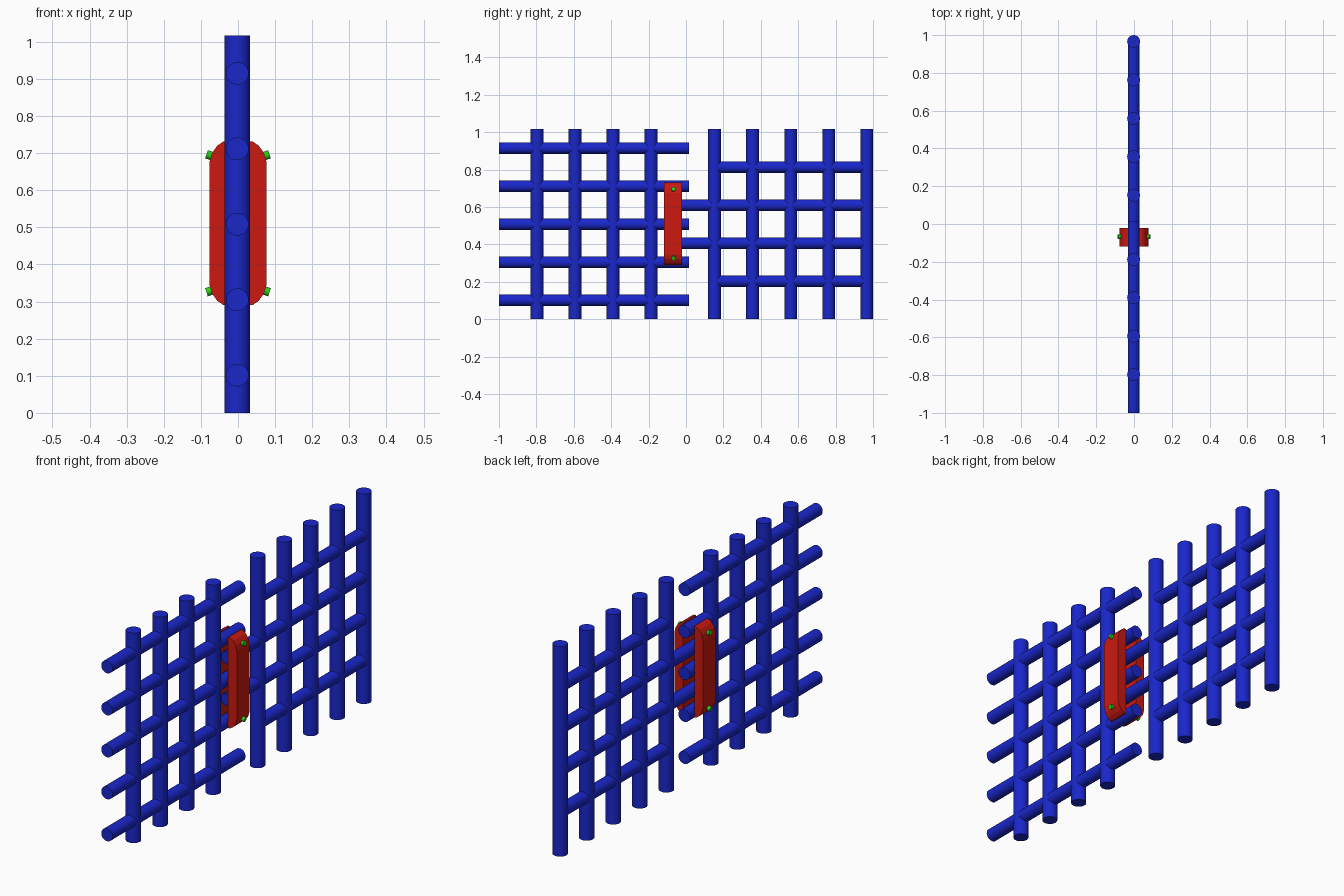
import bpy, bmesh, math
from mathutils import Vector

if "Cube" in bpy.data.objects:
    bpy.data.objects.remove(bpy.data.objects["Cube"])


def material(name, color):
    m = bpy.data.materials.new(name)
    m.diffuse_color = (*color, 1)
    m.use_nodes = True
    m.node_tree.nodes["Principled BSDF"].inputs["Base Color"].default_value = m.diffuse_color
    return m


BLUE = material("blue_paint", (0.01, 0.02, 0.6))
RED = material("red_paint", (0.6, 0.01, 0.005))
GREEN = material("green_paint", (0.02, 0.6, 0.01))


def rod(name, a, b, radius, mat, sides=32):
    a, b = Vector(a), Vector(b)
    bpy.ops.mesh.primitive_cylinder_add(
        vertices=sides, radius=radius, depth=(b - a).length, location=(a + b) / 2,
        rotation=(b - a).to_track_quat('Z', 'Y').to_euler())
    o = bpy.context.object
    o.name = name
    o.data.materials.append(mat)
    bpy.ops.object.shade_smooth_by_angle(angle=math.radians(30))
    return o


STEP, TOP, BX = 0.2033, 1.017, -0.002
R_POST, R_RAIL = 0.034, 0.0305

# Left panel: four posts, five rails with free ends
for i in range(4):
    y = -0.797 + i * STEP
    rod("left_post", (BX, y, 0), (BX, y, TOP), R_POST, BLUE)
for i in range(5):
    z = STEP * (i + 0.5)
    rod("left_rail", (BX, -1, z), (BX, 0.017, z), R_RAIL, BLUE)

# Right panel: five posts, four rails; the middle two reach into the clamp
for i in range(5):
    y = 0.966 - i * STEP
    rod("right_post", (BX, y, 0), (BX, y, TOP), R_POST, BLUE)
for i in range(4):
    z = STEP * (i + 1)
    start = -0.085 if i in (1, 2) else 0.966 - 4 * STEP
    rod("right_rail", (BX, start, z), (BX, 0.966, z), R_RAIL, BLUE)

# Clamp: two facing plates with rounded outer ends, fixed by angled bolts
ZC, HALF, Y0, Y1 = 0.511, 0.220, -0.118, -0.021
quarter = [(0.030, HALF), (0.040, HALF), (0.056, HALF - 0.011),
           (0.070, HALF - 0.031), (0.077, HALF - 0.056)]
profile = quarter + [(x, -z) for x, z in reversed(quarter)]
for side in (1, -1):
    bm = bmesh.new()
    face = bm.faces.new([bm.verts.new((side * x, Y0, ZC + z)) for x, z in profile])
    ext = bmesh.ops.extrude_face_region(bm, geom=[face])
    bmesh.ops.translate(bm, vec=(0, Y1 - Y0, 0),
                        verts=[v for v in ext["geom"] if isinstance(v, bmesh.types.BMVert)])
    bmesh.ops.recalc_face_normals(bm, faces=bm.faces)
    me = bpy.data.meshes.new("clamp_plate")
    bm.to_mesh(me)
    bm.free()
    me.materials.append(RED)
    bpy.context.collection.objects.link(bpy.data.objects.new("clamp_plate", me))
    for end in (1, -1):
        rod("clamp_bolt", (side * 0.045, -0.067, ZC + end * 0.173),
            (side * 0.085, -0.067, ZC + end * 0.186), 0.0115, GREEN, 16)
